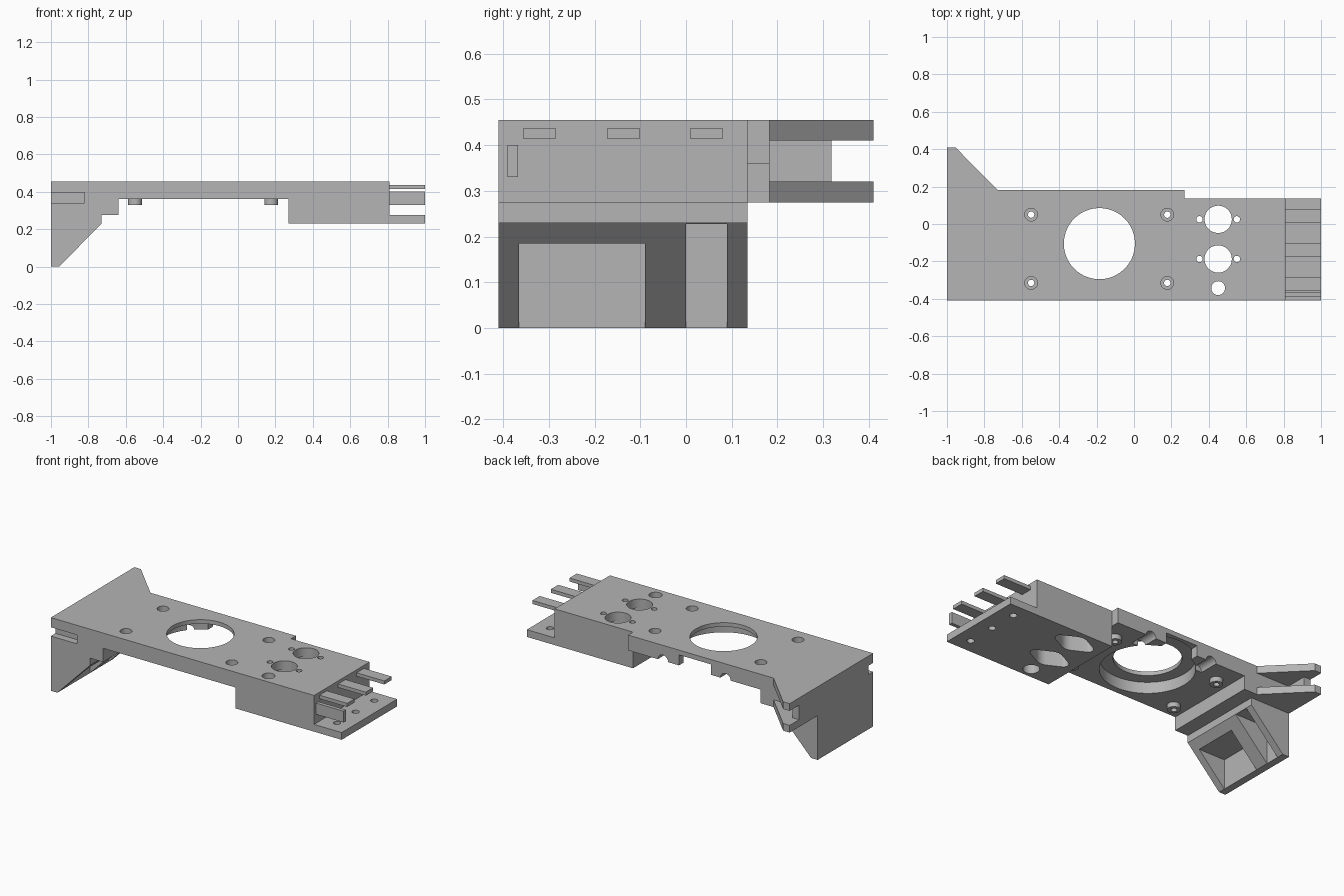
import bpy, bmesh, math
from mathutils import Matrix

cube = bpy.data.objects.get("Cube")
if cube:
    bpy.data.objects.remove(cube, do_unlink=True)

grey = bpy.data.materials.new("plain grey")
grey.use_nodes = True
COLOR = (0.46, 0.46, 0.46, 1)
grey.diffuse_color = COLOR
grey.node_tree.nodes["Principled BSDF"].inputs["Base Color"].default_value = COLOR


def finish(name, bm):
    bmesh.ops.recalc_face_normals(bm, faces=bm.faces)
    me = bpy.data.meshes.new(name)
    bm.to_mesh(me)
    bm.free()
    me.materials.append(grey)
    ob = bpy.data.objects.new(name, me)
    bpy.context.collection.objects.link(ob)
    return ob


def prism(name, points, lo, hi, axis):
    """Extrude an outline along y (points are x, z) or z (points are x, y)."""
    bm = bmesh.new()
    place = (lambda a, b: (a, lo, b)) if axis == "y" else (lambda a, b: (a, b, lo))
    face = bm.faces.new([bm.verts.new(place(*p)) for p in points])
    out = bmesh.ops.extrude_face_region(bm, geom=[face])
    verts = [v for v in out["geom"] if isinstance(v, bmesh.types.BMVert)]
    move = (0, hi - lo, 0) if axis == "y" else (0, 0, hi - lo)
    bmesh.ops.translate(bm, verts=verts, vec=move)
    return finish(name, bm)


def box(name, x, y, z):
    return prism(name, [(x[0], y[0]), (x[1], y[0]), (x[1], y[1]), (x[0], y[1])], *z, "z")


def rod(name, center, r, lo, hi, axis="z", sides=48):
    """Cylinder along an axis; center holds the other two coordinates in order."""
    bm = bmesh.new()
    bmesh.ops.create_cone(bm, cap_ends=True, segments=sides, radius1=r, radius2=r, depth=hi - lo)
    mid, (a, b) = (lo + hi) / 2, center
    spot = {"x": (mid, a, b), "y": (a, mid, b), "z": (a, b, mid)}[axis]
    turn = {"x": Matrix.Rotation(math.pi / 2, 4, "Y"),
            "y": Matrix.Rotation(math.pi / 2, 4, "X"), "z": Matrix()}[axis]
    bm.transform(Matrix.Translation(spot) @ turn)
    return finish(name, bm)


def combine(target, tool, operation):
    mod = target.modifiers.new("join", "BOOLEAN")
    mod.operation, mod.solver, mod.object = operation, "EXACT", tool
    bpy.context.view_layer.objects.active = target
    bpy.ops.object.modifier_apply(modifier=mod.name)
    bpy.data.objects.remove(tool, do_unlink=True)


TOP, UNDER, LOW = 0.455, 0.36, 0.23
FRONT, BACK = -0.41, 0.135
PRONG_Y = (-0.32, -0.137, 0.045)

# Main bracket: end flange, thin deck, thick block and bottom tongue
body = prism("bracket_body", [
    (-1, 0), (-0.955, 0), (-0.73, LOW), (-0.73, 0.275), (-0.64, 0.275), (-0.64, UNDER),
    (0.27, UNDER), (0.27, LOW), (1, LOW), (1, 0.275), (0.81, 0.275), (0.81, TOP), (-1, TOP)],
    FRONT, BACK, "y")


def add(ob):
    combine(body, ob, "UNION")


def cut(ob):
    combine(body, ob, "DIFFERENCE")


# Rear rail beside the deck
add(prism("rear_rail", [(-1, 0.275), (-0.64, 0.275), (-0.64, UNDER), (0.27, UNDER),
                        (0.27, TOP), (-1, TOP)], BACK - 0.03, 0.183, "y"))

# Triangular ears with the web between them
for z in ((0.275, 0.32), (0.41, TOP)):
    add(prism("ear", [(-1, 0.15), (-0.73, 0.15), (-0.73, 0.183), (-0.955, 0.41), (-1, 0.41)], *z, "z"))
add(box("ear_web", (-1, -0.955), (0.15, 0.318), (0.3, 0.43)))

# Screw bosses below the deck, counterbored from above
screws = [(x, y) for x in (-0.55, 0.178) for y in (-0.315, 0.05)]
for p in screws:
    add(rod("boss", p, 0.037, 0.33, 0.4))
for p in screws:
    cut(rod("screw_head", p, 0.034, 0.41, 0.5))
    cut(rod("screw_hole", p, 0.017, 0.3, 0.5, sides=24))

# Large opening with a wider recess underneath, open to the rear
cut(rod("opening", (-0.185, -0.105), 0.19, 0.3, 0.5, sides=96))
cut(rod("recess", (-0.185, -0.105), 0.265, 0.3, 0.43, sides=96))
cut(box("rear_gap", (-0.30, -0.08), (0, 0.25), (0.3, 0.425)))
for side in (-1, 1):
    cut(rod("rear_notch", (-0.185 + side * 0.215, UNDER), 0.035, 0.06, 0.25, "y", 32))

# Sensor holes with pointed pockets below
for y in (0.025, -0.187):
    cut(rod("sensor_hole", (0.45, y), 0.073, 0.1, 0.5))
    bm = bmesh.new()
    for x, r in ((0.35, 0.03), (0.45, 0.076), (0.55, 0.03)):
        bmesh.ops.create_cone(bm, segments=32, radius1=r, radius2=r, depth=0.3,
                              matrix=Matrix.Translation((x, y, 0.25)))
    hull = bmesh.ops.convex_hull(bm, input=bm.verts)
    loose = {g for g in hull["geom_interior"] + hull["geom_unused"] if isinstance(g, bmesh.types.BMVert)}
    bmesh.ops.delete(bm, geom=list(loose), context="VERTS")
    bmesh.ops.dissolve_limit(bm, angle_limit=0.01, verts=bm.verts, edges=bm.edges)
    cut(finish("sensor_pocket", bm))
    for x in (0.35, 0.55):
        cut(rod("pin_hole", (x, y), 0.017, 0.3, 0.5, sides=24))
cut(rod("button_hole", (0.45, -0.343), 0.037, 0.1, 0.5))
cut(rod("button_seat", (0.45, -0.343), 0.047, 0.1, 0.41))

# Flange pockets and bolt holes
cut(box("wide_pocket", (-0.955, -0.6), (-0.365, -0.09), (-0.1, 0.185)))
cut(box("narrow_pocket", (-0.955, -0.732), (0, 0.09), (-0.1, LOW)))
for p in [(y, 0.138) for y in PRONG_Y] + [(0.2, 0.365), (-0.24, 0.36)]:
    cut(rod("bolt_hole", p, 0.021, -1.1, -0.9, "x", 32))
cut(box("side_slot", (-1.1, -0.82), (-0.5, -0.365), (0.34, 0.395)))

# Prongs on the far end, with bolt holes in the tongue below them
for y in PRONG_Y:
    cut(rod("tongue_hole", (0.905, y), 0.021, 0.1, 0.3, sides=32))
    add(box("flat_prong", (0.78, 1), (y - 0.036, y + 0.036), (0.414, 0.436)))
add(box("upright_prong", (0.78, 1), (-0.39, -0.367), (0.33, 0.4)))

bpy.ops.object.select_all(action="DESELECT")
body.select_set(True)
bpy.context.view_layer.objects.active = body
bpy.ops.object.shade_smooth_by_angle(angle=math.radians(25))
